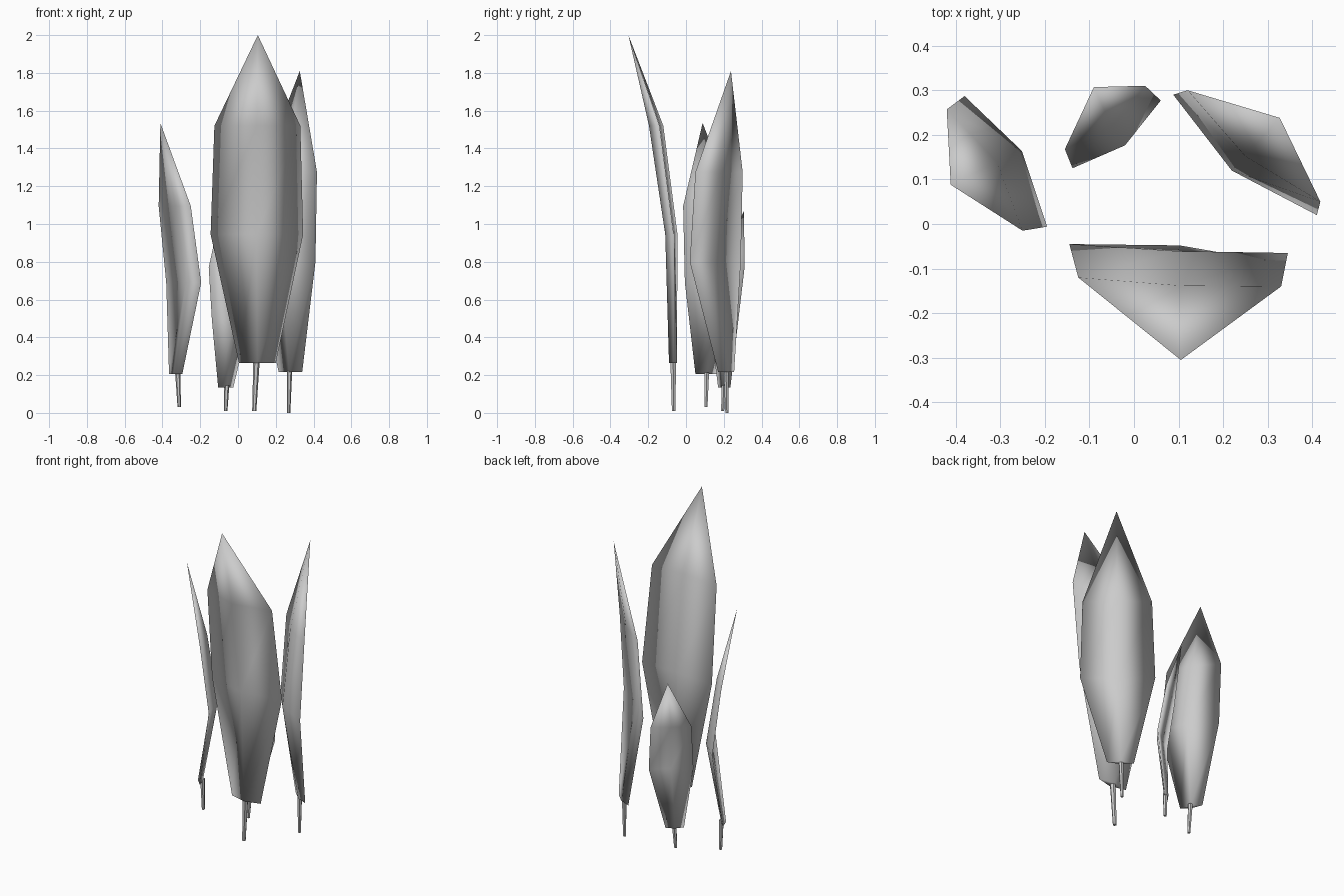
import bpy, bmesh
from mathutils import Vector

if "Cube" in bpy.data.objects:
    bpy.data.objects.remove(bpy.data.objects["Cube"])


def finish(bm, name):
    bmesh.ops.recalc_face_normals(bm, faces=bm.faces)
    mesh = bpy.data.meshes.new(name)
    bm.to_mesh(mesh)
    bm.free()
    mesh.shade_smooth()
    obj = bpy.data.objects.new(name, mesh)
    bpy.context.collection.objects.link(obj)
    return obj


def skin(bm, rings):
    for a, b in zip(rings, rings[1:]):
        n = len(a)
        for i in range(n):
            bm.faces.new((a[i], a[(i + 1) % n], b[(i + 1) % n], b[i]))


def blade(name, rows, tip):
    # Row: left edge (x, y), right edge (x, y), z, inner and outer midrib offset
    bm = bmesh.new()
    rings = []
    for (lx, ly, rx, ry, z, inner, outer) in rows:
        left, right = Vector((lx, ly, z)), Vector((rx, ry, z))
        d = (right - left).normalized()
        out, mid = Vector((d.y, -d.x, 0)), (left + right) / 2
        pts = (left, mid + out * outer, right, mid + out * inner)
        rings.append([bm.verts.new(p) for p in pts])
    skin(bm, rings)
    bm.faces.new(rings[0])
    top = bm.verts.new(tip)
    for i in range(4):
        bm.faces.new((rings[-1][i], rings[-1][(i + 1) % 4], top))
    finish(bm, name)


def stem(name, bottom, top, r0=0.009, r1=0.014):
    bm = bmesh.new()
    rings = []
    for p, r in ((bottom, r0), (top, r1)):
        rings.append([bm.verts.new(Vector(p) + Vector((x * r, y * r, 0)))
                      for x, y in ((1, 0), (0.5, 0.87), (-0.5, 0.87), (-1, 0), (-0.5, -0.87), (0.5, -0.87))])
    skin(bm, rings)
    for r in rings:
        bm.faces.new(r)
    obj = finish(bm, name)
    bpy.context.view_layer.objects.active = obj
    obj.select_set(True)
    bpy.ops.object.shade_smooth_by_angle()
    obj.select_set(False)


# Tall front leaf
blade("front_leaf", [
    (0.005, -0.065, 0.20, -0.065, 0.265, -0.017, 0.025),
    (-0.145, -0.045, 0.345, -0.065, 0.945, 0.006, 0.055),
    (-0.125, -0.12, 0.33, -0.14, 1.52, 0.008, 0.066)], (0.105, -0.305, 2.0))
stem("front_stem", (0.086, -0.065, 0.01), (0.098, -0.068, 0.275), 0.011, 0.017)

# Right leaf
blade("right_leaf", [
    (0.34, 0.17, 0.215, 0.255, 0.217, -0.014, 0.014),
    (0.41, 0.02, 0.088, 0.29, 0.80, -0.046, -0.012),
    (0.418, 0.05, 0.12, 0.30, 1.275, -0.03, 0.015)], (0.327, 0.238, 1.81))
stem("right_stem", (0.268, 0.216, 0.0), (0.273, 0.212, 0.225))

# Left leaf
blade("left_leaf", [
    (-0.365, 0.16, -0.295, 0.05, 0.205, -0.014, 0.014),
    (-0.38, 0.287, -0.195, -0.006, 0.69, -0.043, -0.012),
    (-0.42, 0.257, -0.25, -0.015, 1.095, -0.033, -0.004)], (-0.411, 0.088, 1.535))
stem("left_stem", (-0.311, 0.106, 0.03), (-0.319, 0.11, 0.215))

# Short back leaf
blade("back_leaf", [
    (-0.025, 0.235, -0.105, 0.17, 0.135, -0.012, 0.012),
    (0.06, 0.277, -0.138, 0.125, 0.49, -0.031, -0.002),
    (0.025, 0.31, -0.155, 0.168, 0.77, -0.025, 0.006)], (-0.09, 0.307, 1.07))
stem("back_stem", (-0.065, 0.194, 0.01), (-0.06, 0.2, 0.145))
